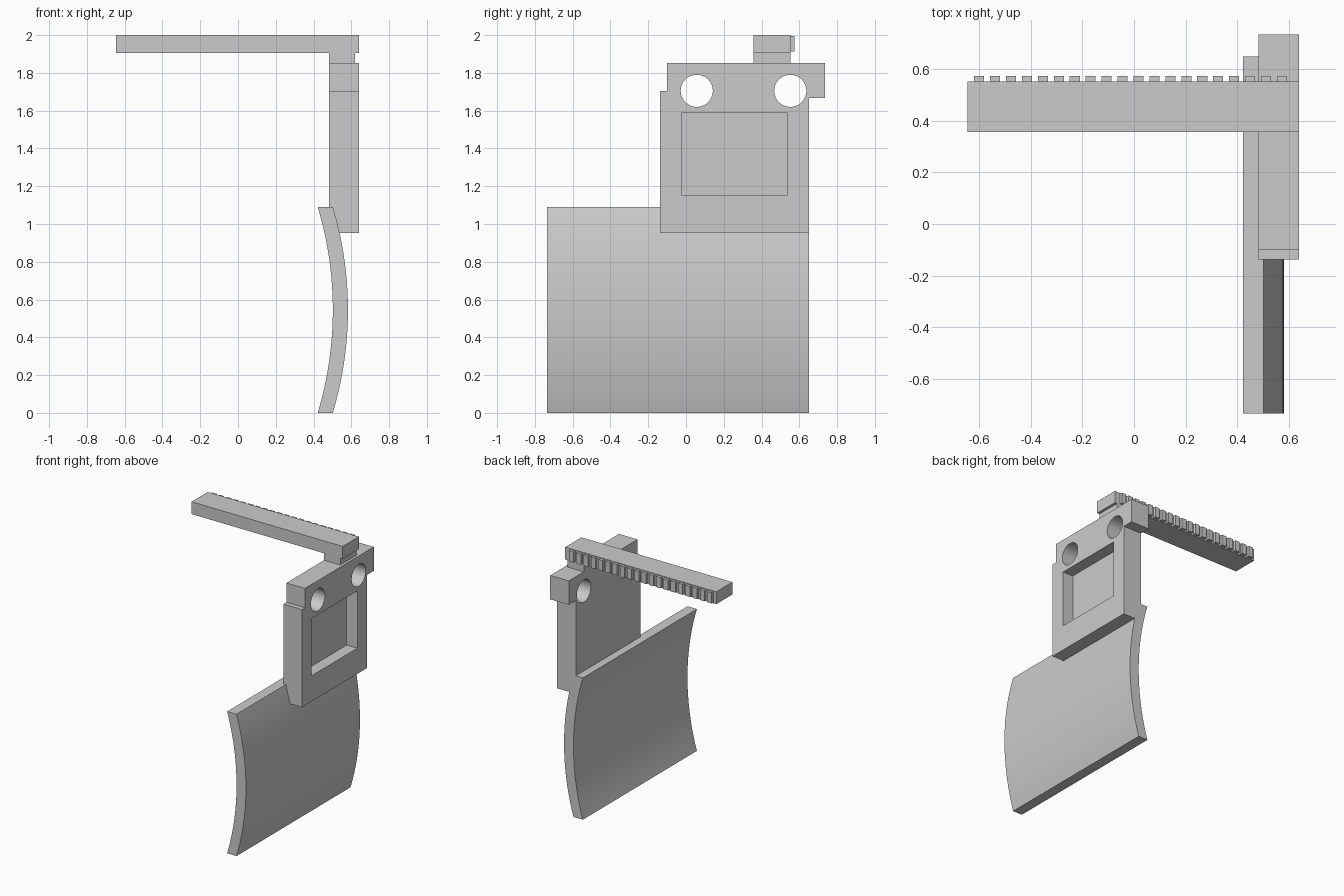
import bpy, bmesh, math
from mathutils import Vector

cube = bpy.data.objects.get("Cube")
if cube:
    bpy.data.objects.remove(cube, do_unlink=True)

grey = bpy.data.materials.new("light_grey")
grey.use_nodes = True
tone = (0.6, 0.6, 0.6, 1)
grey.diffuse_color = tone
grey.node_tree.nodes["Principled BSDF"].inputs["Base Color"].default_value = tone


def prism(name, outline, shift):
    """Extrude a closed 3D outline along the shift vector."""
    bm = bmesh.new()
    base = bm.faces.new([bm.verts.new(p) for p in outline])
    top = bmesh.ops.extrude_face_region(bm, geom=[base])["geom"]
    verts = [v for v in top if isinstance(v, bmesh.types.BMVert)]
    bmesh.ops.translate(bm, verts=verts, vec=Vector(shift))
    bmesh.ops.recalc_face_normals(bm, faces=bm.faces)
    mesh = bpy.data.meshes.new(name)
    bm.to_mesh(mesh)
    bm.free()
    mesh.materials.append(grey)
    obj = bpy.data.objects.new(name, mesh)
    bpy.context.collection.objects.link(obj)
    return obj


def box(name, x, y, z):
    outline = [(x[0], y[0], z[0]), (x[1], y[0], z[0]), (x[1], y[1], z[0]), (x[0], y[1], z[0])]
    return prism(name, outline, (0, 0, z[1] - z[0]))


def cut(target, cutter):
    mod = target.modifiers.new(cutter.name, "BOOLEAN")
    mod.operation = "DIFFERENCE"
    mod.solver = "EXACT"
    mod.object = cutter
    cutter.hide_render = True
    cutter.hide_viewport = True
    cutter.display_type = "WIRE"


def smooth(obj):
    bpy.ops.object.select_all(action="DESELECT")
    obj.select_set(True)
    bpy.context.view_layer.objects.active = obj
    bpy.ops.object.shade_smooth_by_angle(angle=math.radians(30))


# Curved blade: an arc with constant sideways thickness
half, sag, thick = 0.545, 0.08, 0.08
radius = (half ** 2 + sag ** 2) / (2 * sag)
sweep = math.asin(half / radius)
arc = []
for i in range(33):
    a = sweep * (i / 16 - 1)
    arc.append((0.502 - radius * (1 - math.cos(a)), half + radius * math.sin(a)))
outline = [(x, -0.735, z) for x, z in arc] + [(x + thick, -0.735, z) for x, z in reversed(arc)]
blade = prism("curved_blade", outline, (0, 1.385, 0))
smooth(blade)

# Mounting plate with a stepped outline
profile = [(-0.137, 0.952), (0.65, 0.952), (0.65, 1.668), (0.735, 1.668),
           (0.735, 1.852), (-0.1, 1.852), (-0.1, 1.703), (-0.137, 1.703)]
plate = prism("mounting_plate", [(0.482, y, z) for y, z in profile], (0.158, 0, 0))

# Two through holes and one shallow pocket
for side, cy in (("front", 0.057), ("back", 0.552)):
    ring = [(0.4, cy + 0.085 * math.cos(math.tau * i / 48), 1.705 + 0.085 * math.sin(math.tau * i / 48))
            for i in range(48)]
    cut(plate, prism(side + "_hole_cutter", ring, (0.4, 0, 0)))
cut(plate, box("pocket_cutter", (0.55, 0.8), (-0.02, 0.535), (1.15, 1.59)))
smooth(plate)

# Arm on a short neck
box("arm_neck", (0.482, 0.62), (0.357, 0.553), (1.85, 1.91))
box("toothed_arm", (-0.645, 0.64), (0.357, 0.553), (1.905, 2.0))

# Row of small teeth along the back of the arm
for i in range(20):
    x = -0.62 + 0.0618 * i
    box(f"arm_tooth_{i + 1}", (x, x + 0.039), (0.55, 0.574), (1.912, 1.994))
